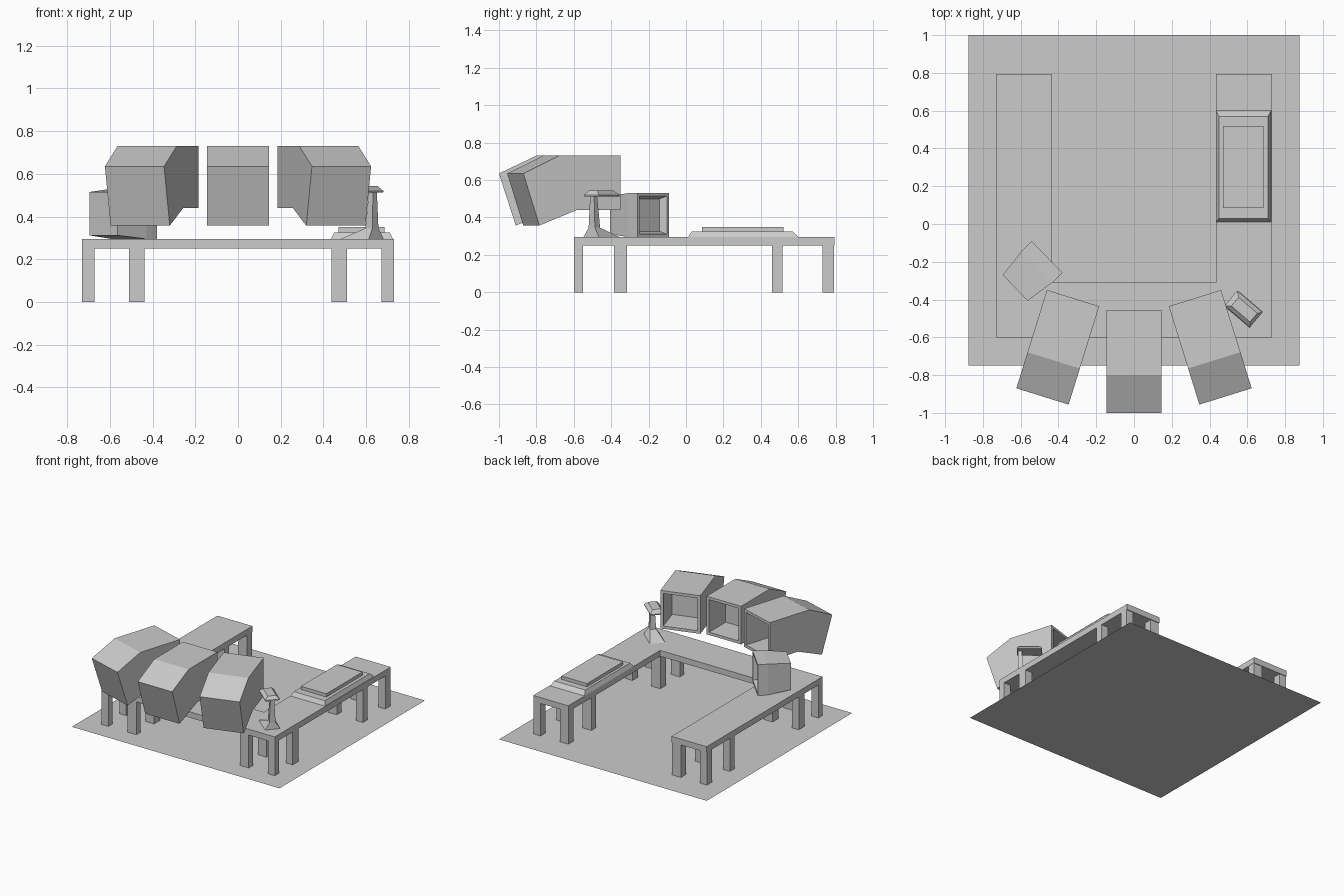
import bpy, bmesh
from math import radians
from mathutils import Vector

if "Cube" in bpy.data.objects:
    bpy.data.objects.remove(bpy.data.objects["Cube"])


def finish(bm, name, loc=(0, 0, 0), rot=0):
    bmesh.ops.recalc_face_normals(bm, faces=bm.faces)
    me = bpy.data.meshes.new(name)
    bm.to_mesh(me)
    bm.free()
    ob = bpy.data.objects.new(name, me)
    bpy.context.collection.objects.link(ob)
    ob.location = loc
    ob.rotation_euler.z = radians(rot)
    return ob


def prism(points, push):
    """Extrude a closed outline along a vector."""
    bm = bmesh.new()
    f = bm.faces.new([bm.verts.new(p) for p in points])
    new = bmesh.ops.extrude_face_region(bm, geom=[f], use_keep_orig=True)["geom"]
    vs = [v for v in new if isinstance(v, bmesh.types.BMVert)]
    bmesh.ops.translate(bm, verts=vs, vec=Vector(push))
    bmesh.ops.recalc_face_normals(bm, faces=bm.faces)
    return bm


def loft(rings):
    """Skin a stack of four-cornered rings and cap both ends."""
    bm = bmesh.new()
    vs = [[bm.verts.new(p) for p in r] for r in rings]
    for a, b in zip(vs, vs[1:]):
        for i in range(4):
            j = (i + 1) % 4
            bm.faces.new((a[i], a[j], b[j], b[i]))
    bm.faces.new(vs[0][::-1])
    bm.faces.new(vs[-1])
    bmesh.ops.recalc_face_normals(bm, faces=bm.faces)
    return bm


def flat(x0, x1, y0, y1, z):
    return [(x0, y0, z), (x1, y0, z), (x1, y1, z), (x0, y1, z)]


def upright(w, z0, z1, y):
    return [(-w, y, z0), (w, y, z0), (w, y, z1), (-w, y, z1)]


def recess(bm, border, depth, slope=0.0):
    """Sink the screen into the face that looks along +y."""
    bm.normal_update()
    f = max(bm.faces, key=lambda q: q.normal.y)
    bmesh.ops.inset_region(bm, faces=[f], thickness=border)
    new = bmesh.ops.extrude_face_region(bm, geom=[f])["geom"]
    if f.is_valid:
        bmesh.ops.delete(bm, geom=[f], context='FACES_ONLY')
    vs = [v for v in new if isinstance(v, bmesh.types.BMVert)]
    c = sum((v.co for v in vs), Vector()) / len(vs)
    for v in vs:
        v.co = c + (v.co - c) * (1 - slope) - Vector((0, depth, 0))


# floor sheet
bm = bmesh.new()
bm.faces.new([bm.verts.new(p) for p in flat(-.875, .875, -.75, 1, 0)])
finish(bm, "floor")

# U-shaped desk top
outline = [(-.73, -.6), (.73, -.6), (.73, .795), (.435, .795),
           (.435, -.31), (-.435, -.31), (-.435, .795), (-.73, .795)]
finish(prism([(x, y, .25) for x, y in outline], (0, 0, .045)), "desk_top")

# desk legs
for x0, x1 in ((-.73, -.672), (-.51, -.437), (.437, .51), (.672, .73)):
    for y0, y1 in ((-.6, -.55), (-.385, -.315), (.46, .515), (.73, .79)):
        finish(loft([flat(x0, x1, y0, y1, 0), flat(x0, x1, y0, y1, .25)]), "desk_leg")

# three hanging monitors facing the seat
side = [(0, .44), (0, .73), (-.345, .73), (-.545, .635), (-.455, .357), (-.245, .44)]
for name, x, y, rot in (("centre_monitor", 0, -.455, 0),
                        ("right_monitor", .3225, -.3925, 17.3),
                        ("left_monitor", -.3225, -.3925, -17.3)):
    bm = prism([(-.145, a, b) for a, b in side], (.29, 0, 0))
    recess(bm, .03, .2)
    finish(bm, name, (x, y, 0), rot)

# small monitor standing on the desk
bm = loft([upright(.117, .295, .53, 0), upright(.117, .295, .53, -.07),
           upright(.095, .312, .515, -.235)])
recess(bm, .022, .04, .15)
finish(bm, "small_monitor", (-.46, -.175, 0), -46)

# stepped keyboard slab
finish(loft([flat(.435, .725, .01, .6, .295), flat(.45, .71, .03, .57, .325)]), "keyboard_base")
finish(loft([flat(.47, .685, .085, .52, .325), flat(.47, .685, .085, .52, .35)]), "keyboard_pad")

# desk lamp: wedge foot, post and chamfered head (local x points to the post)
lamp = ((.58, -.45, 0), -40.5)
finish(loft([flat(-.085, .088, -.054, .054, .295), flat(.04, .083, -.022, .022, .345),
             flat(.055, .08, -.014, .014, .515)]), "lamp_stand", *lamp)
finish(loft([flat(-.088, .088, -.05, .05, .512), flat(-.088, .088, -.052, .052, .52),
             flat(-.06, .07, -.03, .03, .543)]), "lamp_head", *lamp)
